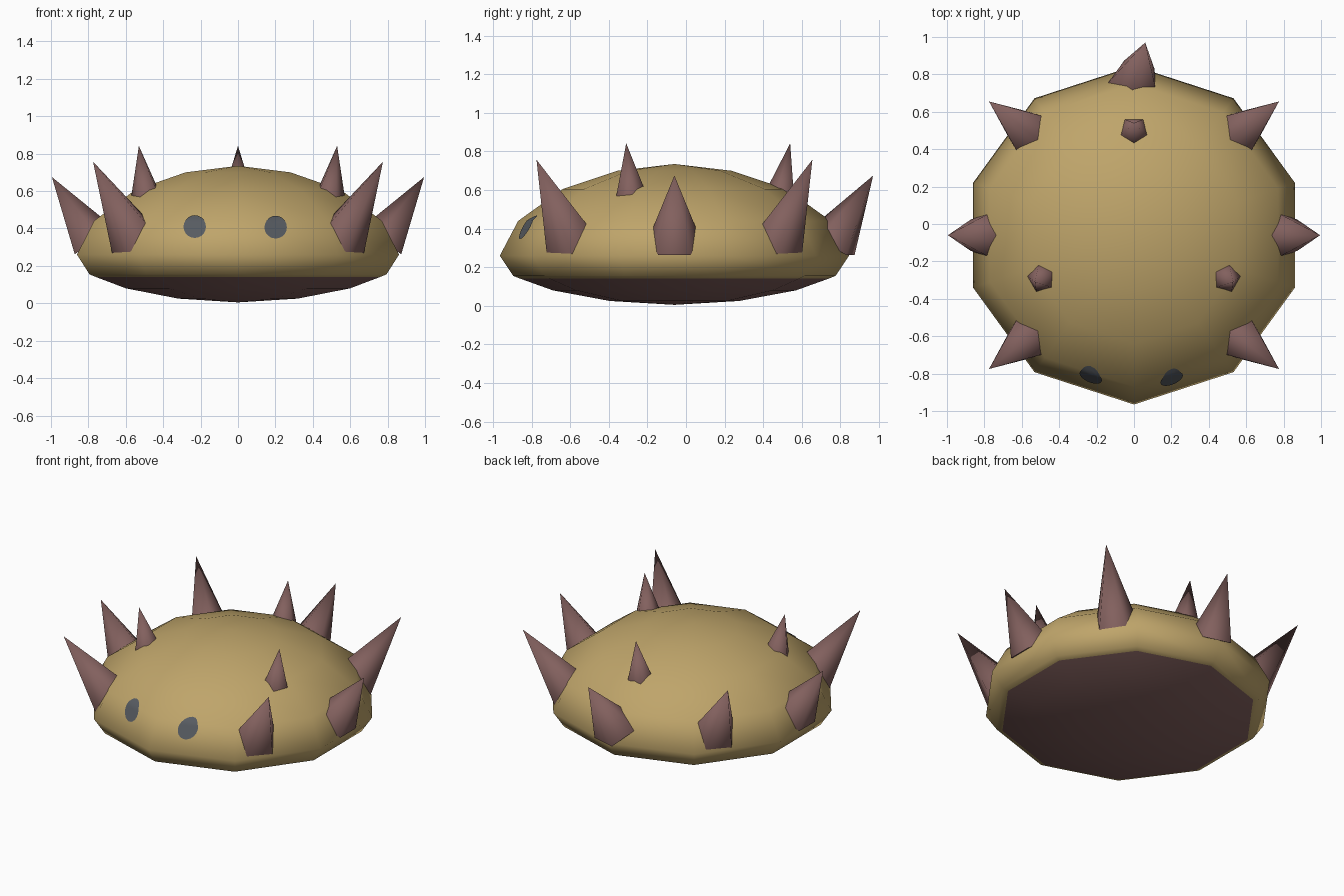
import bpy, bmesh, math
from mathutils import Vector
from mathutils.bvhtree import BVHTree

if "Cube" in bpy.data.objects:
    bpy.data.objects.remove(bpy.data.objects["Cube"])

CY = -0.06  # shell axis offset along y


def material(name, rgb):
    m = bpy.data.materials.new(name)
    m.diffuse_color = (*rgb, 1)
    m.use_nodes = True
    m.node_tree.nodes["Principled BSDF"].inputs["Base Color"].default_value = m.diffuse_color
    return m


gold = material("mustard", (0.52, 0.375, 0.145))
brown = material("dull_brown", (0.225, 0.118, 0.112))
grey = material("slate_grey", (0.095, 0.105, 0.12))


def finish(bm, name, mat):
    bmesh.ops.recalc_face_normals(bm, faces=bm.faces)
    me = bpy.data.meshes.new(name)
    bm.to_mesh(me)
    me.materials.append(mat)
    ob = bpy.data.objects.new(name, me)
    bpy.context.collection.objects.link(ob)
    return ob


# Body: ten-sided lathe, (radius, height) from top to bottom
profile = [(0, 0.735), (0.295, 0.70), (0.58, 0.605), (0.81, 0.44), (0.905, 0.26),
           (0.835, 0.155), (0.80, 0.141), (0.63, 0.08), (0.335, 0.025), (0, 0.005)]
bm = bmesh.new()
rings = []
for r, z in profile:
    n = 10 if r else 1
    rings.append([bm.verts.new((r * math.cos(a), CY + r * math.sin(a), z))
                  for a in (math.radians(-90 + 36 * k) for k in range(n))])
for a, b in zip(rings, rings[1:]):
    for k in range(10):
        quad = [a[k % len(a)], a[(k + 1) % len(a)], b[(k + 1) % len(b)], b[k % len(b)]]
        bm.faces.new(list(dict.fromkeys(quad)))
for f in bm.faces:
    f.smooth = True
    # Underside colour below the rim
    f.material_index = int(f.calc_center_median().z < 0.143)
body = finish(bm, "body", gold)
body.data.materials.append(brown)
surface = BVHTree.FromBMesh(bm)
bm.free()


# Spikes: five-sided cones leaning outward, flat side of the base facing down
def spike(name, tip, azimuth, elevation, length, radius):
    az, el = math.radians(azimuth), math.radians(elevation)
    d = Vector((math.cos(el) * math.cos(az), math.cos(el) * math.sin(az), math.sin(el)))
    side = Vector((-math.sin(az), math.cos(az), 0))
    up = d.cross(side)
    tip = Vector(tip)
    base = tip - d * length
    bm = bmesh.new()
    apex = bm.verts.new(tip)
    ring = []
    for k in range(5):
        a = math.radians(90 + 72 * k)
        ring.append(bm.verts.new(base + radius * (math.cos(a) * side + math.sin(a) * up)))
    cap = bm.faces.new(ring)
    for k in range(5):
        bm.faces.new((ring[k], ring[(k + 1) % 5], apex)).smooth = True
    for e in cap.edges:
        e.smooth = False
    finish(bm, name, brown)
    bm.free()


for sx, label, mirror in ((1, "right", lambda a: a), (-1, "left", lambda a: 180 - a)):
    spike("side_spike_" + label, (sx * 0.995, CY, 0.675), mirror(0), 58, 0.414, 0.142)
    for sy, end in ((-1, "front"), (1, "back")):
        spike(f"{end}_spike_{label}", (sx * 0.775, CY + sy * 0.715, 0.757),
              mirror(sy * 38), 55.5, 0.518, 0.145)
    spike("top_spike_" + label, (sx * 0.53, -0.31, 0.842), mirror(-30), 80, 0.265, 0.082)
spike("back_spike", (0.06, 0.97, 0.675), 75, 58, 0.414, 0.142)
spike("top_spike_back", (0, 0.54, 0.842), 90, 80, 0.265, 0.082)


# Eyes: thin round patches laid on the front of the shell
def eye(name, x, z, radius, rings=4, sides=20):
    bm = bmesh.new()

    def point(r, k):
        a = 2 * math.pi * k / sides
        hit = surface.ray_cast(Vector((x + r * math.cos(a), -2, z + r * math.sin(a))),
                               Vector((0, 1, 0)))
        return bm.verts.new(hit[0] + hit[1].normalized() * 0.005)

    center = point(0, 0)
    prev = None
    for i in range(1, rings + 1):
        ring = [point(radius * i / rings, k) for k in range(sides)]
        for k in range(sides):
            j = (k + 1) % sides
            bm.faces.new((prev[k], ring[k], ring[j], prev[j]) if prev
                         else (center, ring[k], ring[j]))
        prev = ring
    for f in bm.faces:
        f.smooth = True
    ob = finish(bm, name, grey)
    # Face the patch outward
    if sum(p.normal.y for p in ob.data.polygons) > 0:
        ob.data.flip_normals()
    bm.free()


eye("eye_left", -0.23, 0.407, 0.06)
eye("eye_right", 0.2, 0.404, 0.06)
